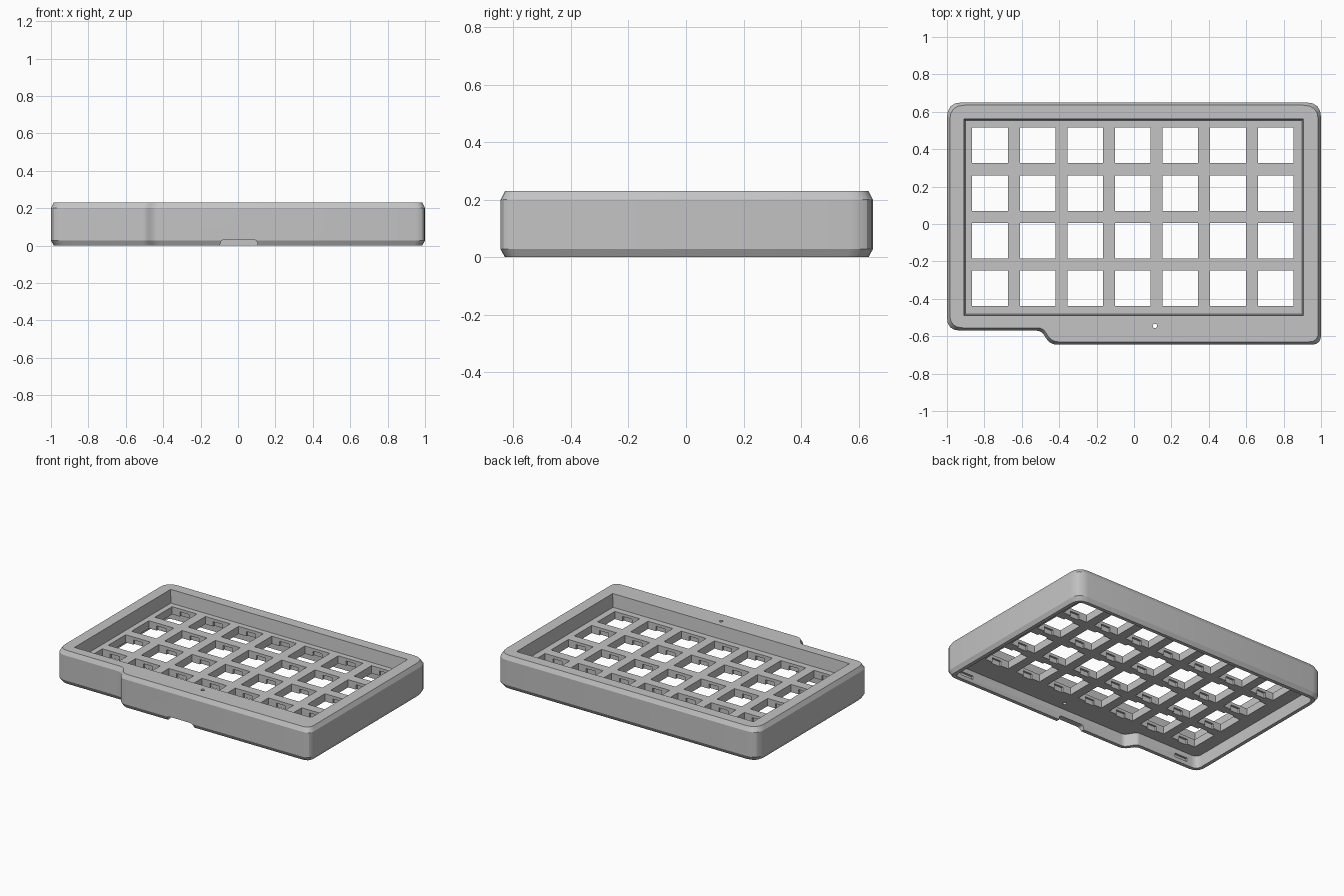
import bpy, bmesh, math
from mathutils import Vector, Matrix

if "Cube" in bpy.data.objects:
    bpy.data.objects.remove(bpy.data.objects["Cube"])

HEIGHT, PLATE_TOP, PLATE_BOTTOM = 0.23, 0.14, 0.087
PITCH, HOLE = 0.2545, 0.19

grey = bpy.data.materials.new("plain grey")
grey.use_nodes = True
grey.diffuse_color = (0.55, 0.55, 0.55, 1)
grey.node_tree.nodes["Principled BSDF"].inputs["Base Color"].default_value = (0.55, 0.55, 0.55, 1)


def finish(name, bm):
    bmesh.ops.recalc_face_normals(bm, faces=bm.faces)
    mesh = bpy.data.meshes.new(name)
    bm.to_mesh(mesh)
    bm.free()
    mesh.materials.append(grey)
    obj = bpy.data.objects.new(name, mesh)
    bpy.context.collection.objects.link(obj)
    return obj


def outline(corners, inset=0, soften=1, steps=4):
    """Inset a polygon of (x, y, radius) corners and round each corner."""
    pts = [Vector(c[:2]) for c in corners]
    count = len(pts)
    moved = []
    for i, p in enumerate(pts):
        a = (p - pts[i - 1]).normalized()
        b = (pts[(i + 1) % count] - p).normalized()
        na, nb = Vector((-a.y, a.x)), Vector((-b.y, b.x))
        moved.append(p + (na + nb) * inset / (1 + na.dot(nb)))
    ring = []
    for i, p in enumerate(moved):
        r = corners[i][2] * soften
        if r == 0:
            ring.append(p)
            continue
        start = p + (moved[i - 1] - p).normalized() * r
        end = p + (moved[(i + 1) % count] - p).normalized() * r
        for k in range(steps + 1):
            t = k / steps
            ring.append(start * (1 - t) ** 2 + p * 2 * t * (1 - t) + end * t ** 2)
    return ring


def loft(name, layers):
    """Solid through matching rings, given as (z, ring) from bottom to top."""
    bm = bmesh.new()
    rings = [[bm.verts.new((p.x, p.y, z)) for p in ring] for z, ring in layers]
    bm.faces.new(rings[0])
    bm.faces.new(rings[-1])
    for low, high in zip(rings, rings[1:]):
        for i in range(len(low)):
            j = (i + 1) % len(low)
            bm.faces.new((low[i], low[j], high[j], high[i]))
    return finish(name, bm)


def boxes(name, items):
    """Separate boxes, each a (centre, size) pair."""
    bm = bmesh.new()
    for centre, size in items:
        bmesh.ops.create_cube(bm, size=1, matrix=Matrix.Translation(centre) @ Matrix.Diagonal((*size, 1)))
    return finish(name, bm)


def cut(target, cutter):
    mod = target.modifiers.new(cutter.name, "BOOLEAN")
    mod.operation, mod.solver, mod.object = "DIFFERENCE", "EXACT", cutter
    bpy.context.view_layer.objects.active = target
    bpy.ops.object.modifier_apply(modifier=mod.name)
    bpy.data.objects.remove(cutter)


# Outer shell with chamfered rims and a stepped front edge
case_corners = [(-1, -0.57, 0.07), (-0.495, -0.57, 0.03), (-0.45, -0.645, 0.04),
                (1, -0.645, 0.05), (1, 0.65, 0.08), (-1, 0.65, 0.08)]
case = loft("keyboard_case", [
    (0, outline(case_corners, 0.015)), (0.028, outline(case_corners)),
    (HEIGHT - 0.03, outline(case_corners)), (HEIGHT, outline(case_corners, 0.015))])

# Open underside
cavity = outline(case_corners, 0.04, 0.6)
cut(case, loft("underside_cavity", [(-0.1, cavity), (PLATE_BOTTOM, cavity)]))

# Recess in the top, with slightly sloping sides
well = [(-0.91, -0.49, 0), (0.905, -0.49, 0), (0.905, 0.562, 0), (-0.91, 0.562, 0)]
cut(case, loft("top_recess", [(PLATE_TOP, outline(well, 0.008)), (HEIGHT, outline(well)),
                              (HEIGHT + 0.1, outline(well))]))

# Grid of switch holes with clip notches under the plate's top skin
centres = [(-0.77 + PITCH * i, 0.42 - PITCH * j) for i in range(7) for j in range(4)]
cut(case, boxes("switch_holes", [((x, y, 0.12), (HOLE, HOLE, 0.2)) for x, y in centres]))
cut(case, boxes("clip_notches", [((x, y, 0.095), (0.07, HOLE + 0.027, 0.05)) for x, y in centres]))

# Cable opening in the front wall
port = [(-0.095, -0.1, 0), (0.105, -0.1, 0), (0.105, 0.032, 0.025), (-0.095, 0.032, 0.025)]
opening = loft("cable_opening", [(0, outline(port)), (0.12, outline(port))])
opening.data.transform(Matrix.Translation((0, -0.58, 0)) @ Matrix.Rotation(math.pi / 2, 4, "X"))
cut(case, opening)

# Small slots inside the front wall
cut(case, boxes("wall_slots", [((0.86, -0.605, 0.04), (0.1, 0.03, 0.025)),
                               ((-0.83, -0.53, 0.04), (0.1, 0.03, 0.025))]))

# Reset pinhole
bm = bmesh.new()
bmesh.ops.create_cone(bm, cap_ends=True, segments=16, radius1=0.012, radius2=0.012, depth=0.5,
                      matrix=Matrix.Translation((0.112, -0.545, 0.2)))
cut(case, finish("pinhole", bm))

bpy.ops.object.select_all(action="DESELECT")
case.select_set(True)
bpy.context.view_layer.objects.active = case
bpy.ops.object.shade_smooth_by_angle(angle=math.radians(25))
